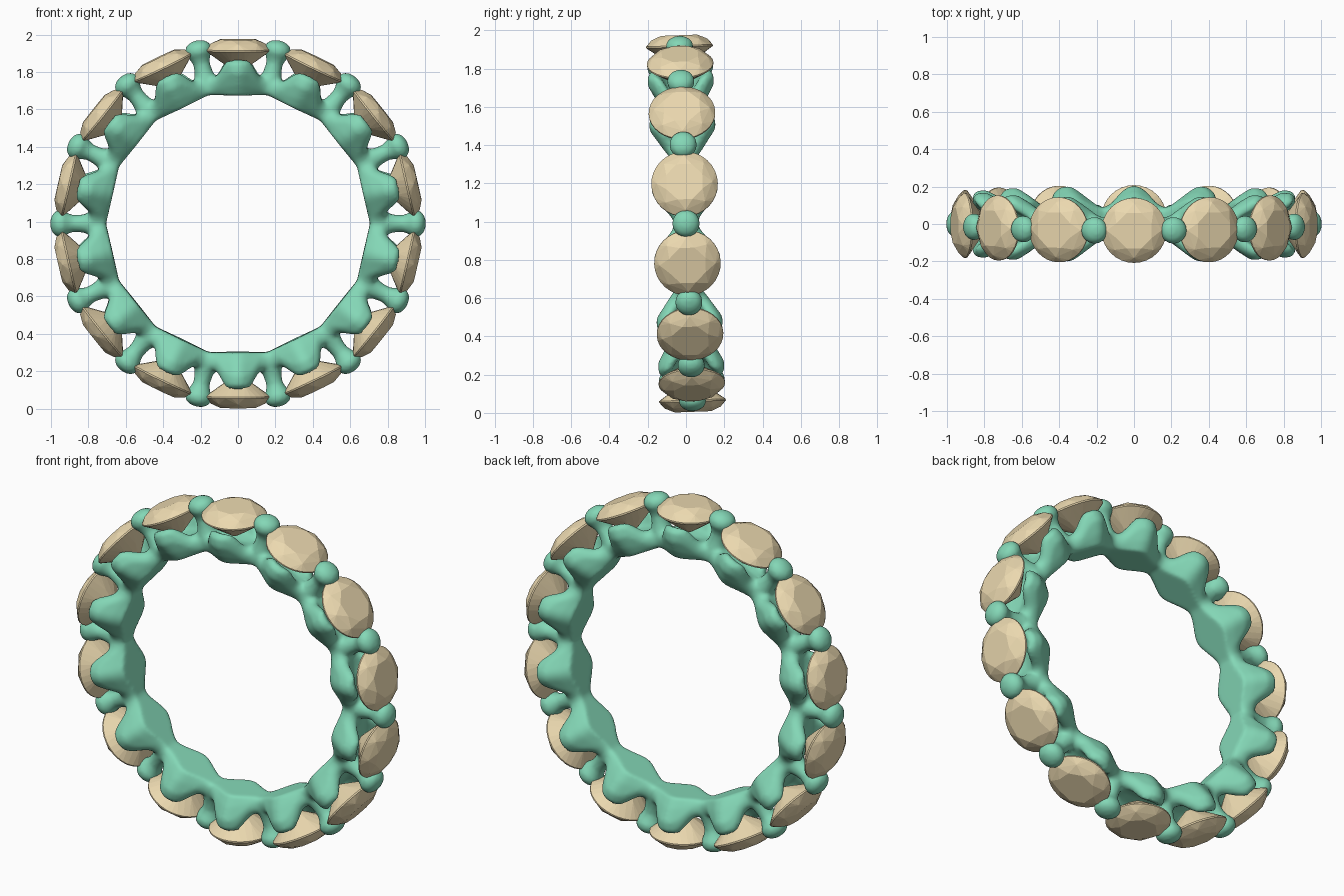
import bpy, bmesh
from math import pi, sin, cos, radians
from mathutils import Matrix, Vector

if "Cube" in bpy.data.objects:
    bpy.data.objects.remove(bpy.data.objects["Cube"])

N = 14                      # stones round the ring
STEP = 2 * pi / N
RING = Matrix.Translation((0, 0, 0.99)) @ Matrix.Rotation(radians(2.1), 4, 'X')


def material(name, rgb):
    m = bpy.data.materials.new(name)
    m.diffuse_color = (*rgb, 1)
    m.use_nodes = True
    m.node_tree.nodes["Principled BSDF"].inputs["Base Color"].default_value = m.diffuse_color
    return m


def spoke(a):
    # local z points radially outward at angle a from the top
    return Matrix.Rotation(a, 4, 'Y')


def make_object(name, bm, mat, matrix):
    bmesh.ops.recalc_face_normals(bm, faces=bm.faces)
    me = bpy.data.meshes.new(name)
    bm.to_mesh(me)
    bm.free()
    me.materials.append(mat)
    ob = bpy.data.objects.new(name, me)
    ob.matrix_world = matrix
    bpy.context.collection.objects.link(ob)
    return ob


def skin(bm, rings, closed):
    # quads between successive rings of vertices
    n = len(rings[0])
    for i in range(len(rings) if closed else len(rings) - 1):
        a, b = rings[i], rings[(i + 1) % len(rings)]
        for j in range(n):
            k = (j + 1) % n
            bm.faces.new((a[j], a[k], b[k], b[j]))


def smoothstep(x):
    x = max(0, min(1, x))
    return x * x * (3 - 2 * x)


metal = material("green_metal", (0.23, 0.68, 0.47))
stone = material("cream_stone", (0.83, 0.69, 0.43))

# Band: cross-section (y, radius) blends from a wide two-lobed cup to a narrow bridge
cup = [(0.105, 0.69), (0.14, 0.74), (0.175, 0.81), (0.172, 0.86), (0.145, 0.882),
       (0.11, 0.865), (0.07, 0.80), (0, 0.785)]
bridge = [(0.045, 0.69), (0.06, 0.72), (0.064, 0.745), (0.062, 0.77), (0.055, 0.785),
          (0.042, 0.795), (0.02, 0.80), (0, 0.80)]
bm = bmesh.new()
rings = []
SUB = 24
for i in range(N * SUB):
    t = ((i % SUB) / SUB) * 2 - 1            # -1..1 across one stone
    phi = t * STEP / 2
    wide, tall = smoothstep(1 - abs(t)), smoothstep((0.74 - abs(t)) / 0.5)
    half = []
    for j, (c, b) in enumerate(zip(cup, bridge)):
        y = b[0] + (c[0] - b[0]) * wide
        r = b[1] + (c[1] - b[1]) * tall
        if j == 0:
            r = 0.688 / cos(phi)             # flat-sided inner face
        half.append((y, r))
    section = half + [(-y, r) for y, r in reversed(half[:-1])]
    rot = spoke((i // SUB) * STEP + phi)
    rings.append([bm.verts.new(rot @ Vector((0, y, r))) for y, r in section])
skin(bm, rings, True)

# Prongs: turned mushroom pegs between the stones
peg = [(0.03, 0.735), (0.062, 0.765), (0.056, 0.80), (0.047, 0.84), (0.045, 0.88), (0.056, 0.91),
       (0.071, 0.935), (0.073, 0.958), (0.062, 0.982), (0.038, 0.998), (0.012, 1.004)]
for k in range(N):
    rot = spoke((k + 0.5) * STEP)
    rings = [[bm.verts.new(rot @ Vector((q * cos(j * pi / 10), q * sin(j * pi / 10), r)))
              for j in range(20)] for q, r in peg]
    skin(bm, rings, False)
    bm.faces.new(rings[0])
    bm.faces.new(rings[-1])
band = make_object("ring_band", bm, metal, RING)

# Fuse the pegs into the band and soften the joins
rm = band.modifiers.new("fuse", 'REMESH')
rm.mode = 'VOXEL'
rm.voxel_size = 0.011
rm.use_smooth_shade = True
sm = band.modifiers.new("soften", 'SMOOTH')
sm.factor = 0.5
sm.iterations = 7

# Stones: faceted brilliant cuts, (sides, radius, height, twist)
cut = [(8, 0.102, 0.056, 0.5), (8, 0.146, 0.034, 0), (32, 0.174, 0.002, 0), (32, 0.174, -0.006, 0),
       (8, 0.095, -0.065, 0.5), (8, 0.02, -0.115, 0)]
for k in range(N):
    bm = bmesh.new()
    for n, r, h, tw in cut:
        for j in range(n):
            a = (j + tw) * 2 * pi / n
            bm.verts.new((r * cos(a), r * sin(a), 0.929 + h))
    bmesh.ops.convex_hull(bm, input=bm.verts)
    bmesh.ops.dissolve_limit(bm, angle_limit=0.01, verts=bm.verts, edges=bm.edges)
    make_object(f"stone_{k + 1}", bm, stone, RING @ spoke(k * STEP))
